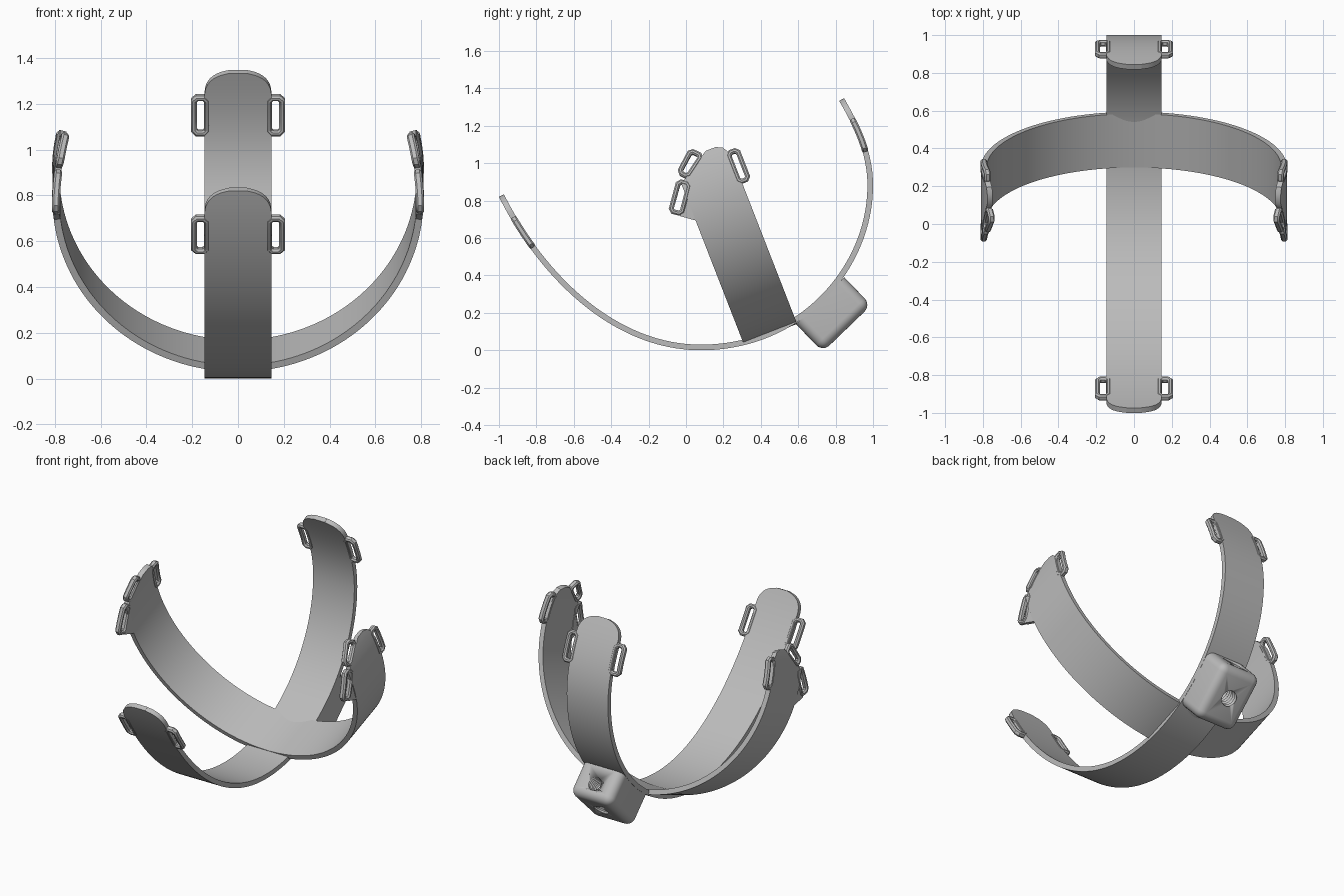
import bpy, bmesh, math
from mathutils import Vector, Matrix
from mathutils.geometry import interpolate_bezier

if "Cube" in bpy.data.objects:
    bpy.data.objects.remove(bpy.data.objects["Cube"])

grey = bpy.data.materials.new("plain grey")
grey.diffuse_color = (0.5, 0.5, 0.5, 1)
grey.use_nodes = True
grey.node_tree.nodes["Principled BSDF"].inputs["Base Color"].default_value = (0.5, 0.5, 0.5, 1)

THICK = 0.03
HALF = 0.146      # half width of the long strap
RADIUS = 0.81     # radius of the cross strap
TILT = math.radians(21.3)


def finish(name, bm, angle=35):
    bmesh.ops.recalc_face_normals(bm, faces=bm.faces)
    mesh = bpy.data.meshes.new(name)
    bm.to_mesh(mesh)
    bm.free()
    obj = bpy.data.objects.new(name, mesh)
    obj.data.materials.append(grey)
    bpy.context.collection.objects.link(obj)
    bpy.ops.object.select_all(action="DESELECT")
    obj.select_set(True)
    bpy.context.view_layer.objects.active = obj
    bpy.ops.object.shade_smooth_by_angle(angle=math.radians(angle))
    return obj


def loft(name, rings, loop=False):
    """Skin equal-sized rings, either capped or joined end to end."""
    bm = bmesh.new()
    rows = [[bm.verts.new(p) for p in ring] for ring in rings]
    n = len(rows[0])
    pairs = list(zip(rows, rows[1:])) + ([(rows[-1], rows[0])] if loop else [])
    for a, b in pairs:
        for i in range(n):
            j = (i + 1) % n
            bm.faces.new((a[i], a[j], b[j], b[i]))
    if not loop:
        bm.faces.new(rows[0])
        bm.faces.new(rows[-1])
    return finish(name, bm)


# Long strap: outer line in the y-z plane, measured by arc length
corners = [[(-1, 0.82), (-0.79, 0.40), (-0.40, 0), (0.08, 0)],
           [(0.08, 0), (0.63, 0), (1, 0.44), (1, 0.88)],
           [(1, 0.88), (1, 1.06), (0.93, 1.2), (0.845, 1.348)]]
line = []
for seg in corners:
    pts = interpolate_bezier(*[Vector((*p, 0)) for p in seg], 60)
    line += pts if not line else pts[1:]
lengths = [0]
for p, q in zip(line, line[1:]):
    lengths.append(lengths[-1] + (q - p).length)
TOTAL = lengths[-1]


def long_point(s):
    i = 0
    while i < len(line) - 2 and lengths[i + 1] < s:
        i += 1
    return line[i].lerp(line[i + 1], (s - lengths[i]) / (lengths[i + 1] - lengths[i]))


def long_wrap(u, s, d):
    t = (long_point(s + 0.01) - long_point(s - 0.01)).normalized()
    p = long_point(s) + Vector((-t.y, t.x, 0)) * d
    return Vector((u, p.x, p.y))


# Cross strap: circular arc in a tilted plane, s measured from the bottom
def cross_wrap(u, s, d):
    a, r = s / RADIUS, RADIUS - d
    v = RADIUS - r * math.cos(a)
    return Vector((r * math.sin(a),
                   0.31 + u * math.cos(TILT) - v * math.sin(TILT),
                   0.03 + u * math.sin(TILT) + v * math.cos(TILT)))


def strap(name, wrap, stations, edges):
    rings = []
    for s in stations:
        lo, hi = edges(s)
        rings.append([wrap(lo, s, 0), wrap(hi, s, 0), wrap(hi, s, THICK), wrap(lo, s, THICK)])
    return loft(name, rings)


def long_edges(s):
    k = max(0, 1 - min(s, TOTAL - s) / 0.12)
    w = max(0.04, HALF * max(0, 1 - k ** 2.4) ** (1 / 2.4))
    return -w, w


def interp(x, table):
    for (x0, y0), (x1, y1) in zip(table, table[1:]):
        if x <= x1:
            return y0 + (y1 - y0) * max(0, (x - x0) / (x1 - x0))
    return table[-1][1]


def cross_edges(s):
    s = abs(s)
    return (interp(s, [(1.385, 0), (1.505, 0.186)]),
            interp(s, [(1.40, 0.305), (1.46, 0.293), (1.49, 0.275), (1.505, 0.24)]))


tip = [0.12 * (i / 10) ** 2 for i in range(11)]
body = [0.12 + (TOTAL - 0.24) * i / 90 for i in range(1, 90)]
strap("long_strap", long_wrap, tip + body + [TOTAL - t for t in reversed(tip)], long_edges)
half = [1.385 * i / 50 for i in range(51)] + [1.40, 1.43, 1.46, 1.475, 1.49, 1.505]
strap("cross_strap", cross_wrap, [-s for s in reversed(half[1:])] + half, cross_edges)


# Buckles: four-sided rail loops that follow the strap surface
def buckle(name, wrap, quad, rail=0.013):
    quad = [Vector(q) for q in quad]
    loop = []
    for i, q in enumerate(quad):
        before, after = quad[i - 1] - q, quad[(i + 1) % 4] - q
        loop += [q + before.normalized() * 0.014, q + after.normalized() * 0.014]
        loop += [q + after * k for k in (0.35, 0.65)]
    section = []
    c = 0.008
    for x, z in ((1, 1), (-1, 1), (-1, -1), (1, -1)):
        two = [(x * rail, z * (0.017 - c)), (x * (rail - c), z * 0.017)]
        section += two if x * z > 0 else two[::-1]
    rings = []
    for i, p in enumerate(loop):
        e0 = (p - loop[i - 1]).normalized()
        e1 = (loop[(i + 1) % len(loop)] - p).normalized()
        m = (e0 + e1).normalized()
        m = Vector((m.y, -m.x)) / max(0.6, m.dot(e0))
        rings.append([wrap(p.x + m.x * o, p.y + m.y * o, THICK / 2 + d) for o, d in section])
    return loft(name, rings, loop=True)


for side, label in ((1, "left"), (-1, "right")):
    for end, lo, hi in (("front", 0.145, 0.315), ("back", TOTAL - 0.30, TOTAL - 0.13)):
        buckle(f"{end}_buckle_{label}", long_wrap,
               [(side * 0.135, lo), (side * 0.193, lo), (side * 0.193, hi), (side * 0.135, hi)])

    def place(u, s, d, side=side):
        return cross_wrap(u, side * s, d)

    buckle(f"rear_side_buckle_{label}", place,
           [(0.292, 1.28), (0.345, 1.28), (0.345, 1.45), (0.292, 1.45)])
    buckle(f"upper_side_buckle_{label}", place,
           [(0.012, 1.45), (0.112, 1.54), (0.155, 1.49), (0.045, 1.41)])
    buckle(f"lower_side_buckle_{label}", place,
           [(-0.106, 1.27), (-0.008, 1.405), (0.04, 1.37), (-0.057, 1.235)])
    # Wedge that joins the slanted buckle to the strap edge
    wedge = [(-0.068, 1.226), (0.006, 1.17), (0.03, 1.355)]
    loft(f"buckle_wedge_{label}", [[place(u, s, d) for u, s in wedge] for d in (0.001, THICK - 0.001)])


# Mount block under the back of the strap, rounded on its free edges
DEPTH = 0.207
along = Vector((0, 0.72, 0.694)).normalized()
out = Vector((0, along.z, -along.y))
frame = Matrix.Translation((0, 0.717, 0.265)) @ Matrix(
    (Vector((1, 0, 0)), -along, out)).transposed().to_4x4()
bm = bmesh.new()
bmesh.ops.create_cube(bm, size=1)
bmesh.ops.transform(bm, verts=bm.verts, matrix=Matrix.Translation((0, 0, DEPTH / 2))
                    @ Matrix.Diagonal((2 * HALF - 0.002, 0.36, DEPTH, 1)))
free = [e for e in bm.edges if any(v.co.z > 0.1 for v in e.verts)]
bmesh.ops.bevel(bm, geom=free, offset=0.05, segments=6, profile=0.5, affect="EDGES")
bmesh.ops.transform(bm, verts=bm.verts, matrix=frame)
block = finish("mount_block", bm)


# Threaded holes, cut with ridged cylinders
def thread_cutter(name, radius, start, direction, depth):
    spin = Vector(direction).to_track_quat("Z", "Y").to_matrix().to_4x4()
    m = frame @ Matrix.Translation(start) @ spin
    rings = []
    for i in range(15):
        r = radius * (1 if i % 2 else 0.86)
        z = -0.02 + (depth + 0.02) * i / 14
        rings.append([m @ Vector((r * math.cos(k * math.tau / 24), r * math.sin(k * math.tau / 24), z))
                      for k in range(24)])
    return loft(name, rings)


for name, radius, start, direction, depth in (
        ("outer_hole_cutter", 0.055, (0, 0, DEPTH), (0, 0, -1), 0.14),
        ("end_hole_cutter", 0.045, (0, -0.18, 0.11), (0, 1, 0), 0.10)):
    cutter = thread_cutter(name, radius, start, direction, depth)
    cutter.hide_render = True
    mod = block.modifiers.new(name, "BOOLEAN")
    mod.operation, mod.solver, mod.object = "DIFFERENCE", "EXACT", cutter
    bpy.context.view_layer.objects.active = block
    bpy.ops.object.modifier_apply(modifier=mod.name)
    bpy.data.objects.remove(cutter)
